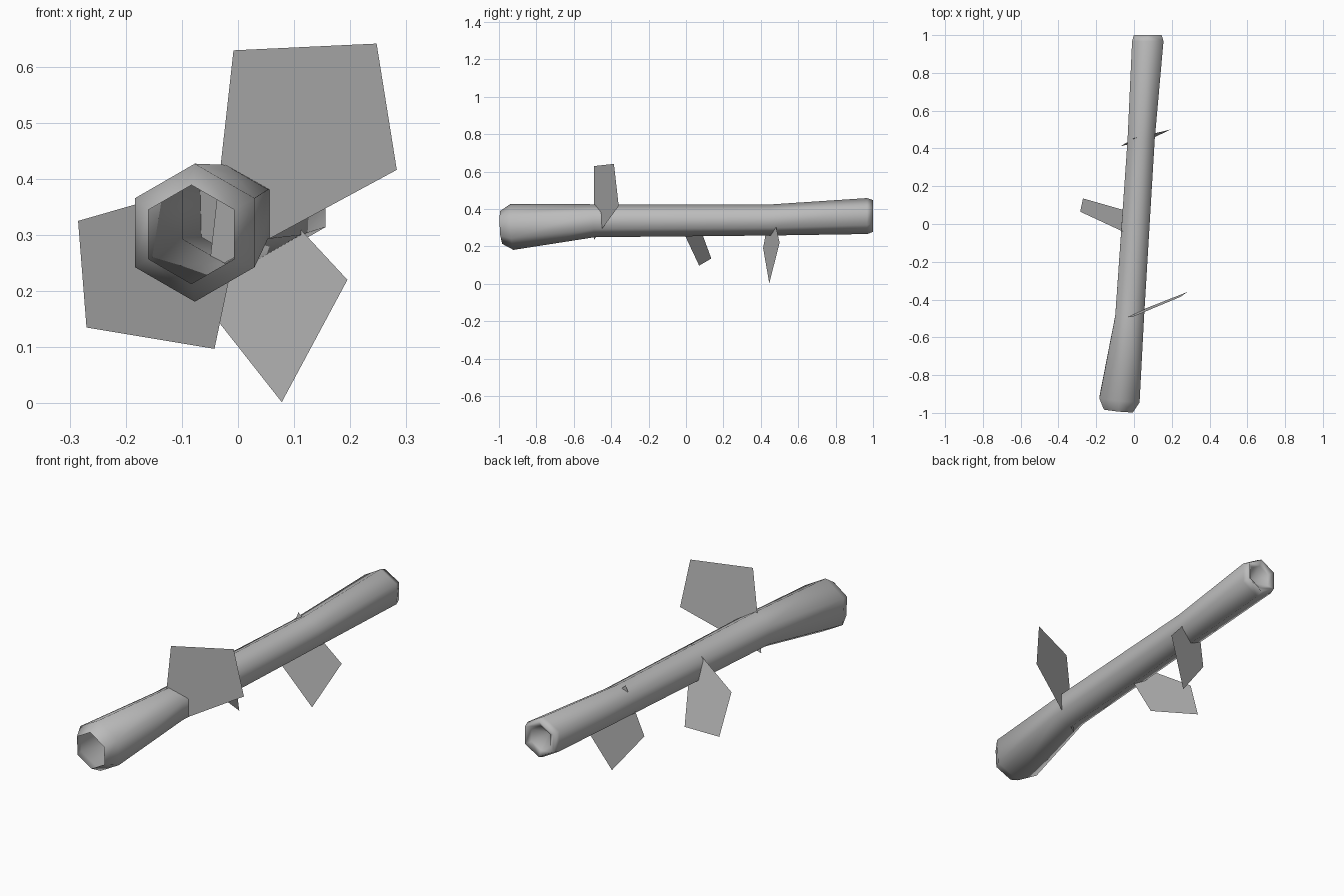
import bpy, bmesh, math

cube = bpy.data.objects.get("Cube")
if cube:
    bpy.data.objects.remove(cube, do_unlink=True)

grey = bpy.data.materials.new("bark_grey")
grey.use_nodes = True
colour = (0.5, 0.5, 0.5, 1)
grey.diffuse_color = colour
grey.node_tree.nodes["Principled BSDF"].inputs["Base Color"].default_value = colour


def add_object(name, bm, smooth):
    mesh = bpy.data.meshes.new(name)
    for face in bm.faces:
        face.smooth = smooth
    bm.to_mesh(mesh)
    bm.free()
    mesh.materials.append(grey)
    obj = bpy.data.objects.new(name, mesh)
    bpy.context.collection.objects.link(obj)
    return obj


def hexagon(bm, y, cx, cz, radius, tilt):
    """Pointed-top ring, leaning to stay square to the branch."""
    ring = []
    for i in range(6):
        a = math.radians(90 + 60 * i)
        dx, dz = radius * math.cos(a), radius * math.sin(a)
        ring.append(bm.verts.new((cx + dx, y - tilt * (dx + 0.6 * dz), cz + dz)))
    return ring


# Hollow hexagonal branch, open at the front: y, centre x, centre z, radius, tilt
sections = [
    (-0.988, -0.083, 0.301, 0.088, 0.1),
    (-0.93, -0.077, 0.304, 0.123, 0.1),
    (-0.49, -0.023, 0.337, 0.088, 0.05),
    (0.45, 0.038, 0.341, 0.083, 0),
    (0.968, 0.073, 0.362, 0.096, 0),
    (1.0, 0.073, 0.362, 0.085, 0),
    (0.985, 0.073, 0.362, 0.058, 0),
]
bm = bmesh.new()
rings = [hexagon(bm, *s) for s in sections]
for a, b in zip(rings, rings[1:]):
    for i in range(6):
        j = (i + 1) % 6
        bm.faces.new((a[i], a[j], b[j], b[i]))

# Recessed back end
hollow = bm.verts.new((0.073, 0.92, 0.362))
for i in range(6):
    bm.faces.new((rings[-1][i], rings[-1][(i + 1) % 6], hollow))
# Outward normals, judged on the body of the open shell
bm.normal_update()
side = rings[2][0].link_faces[0]
middle = side.calc_center_median()
if side.normal.x * (middle.x - 0.0) + side.normal.z * (middle.z - 0.338) < 0:
    bmesh.ops.reverse_faces(bm, faces=bm.faces[:])
add_object("branch", bm, True)


def leaf(name, outline, base, lean_x, lean_z):
    """Flat five-sided leaf lying on the plane y = base + lean_x*x + lean_z*z."""
    bm = bmesh.new()
    bm.faces.new([bm.verts.new((x, base + lean_x * x + lean_z * z, z))
                  for x, z in outline])
    add_object(name, bm, False)


# Leaves
leaf("upper_leaf", [(-0.052, 0.235), (0.283, 0.416), (0.247, 0.641), (-0.008, 0.629)]
     , -0.459, 0.42, -0.047)
leaf("right_leaf", [(0.025, 0.414), (-0.285, 0.325), (-0.27, 0.135), (-0.042, 0.097)],
     0.094, -0.351, -0.396)
leaf("lower_leaf", [(0.078, 0.002), (0.195, 0.22), (0.0, 0.43), (-0.07, 0.19)],
     0.42, 0.323, 0.079)
